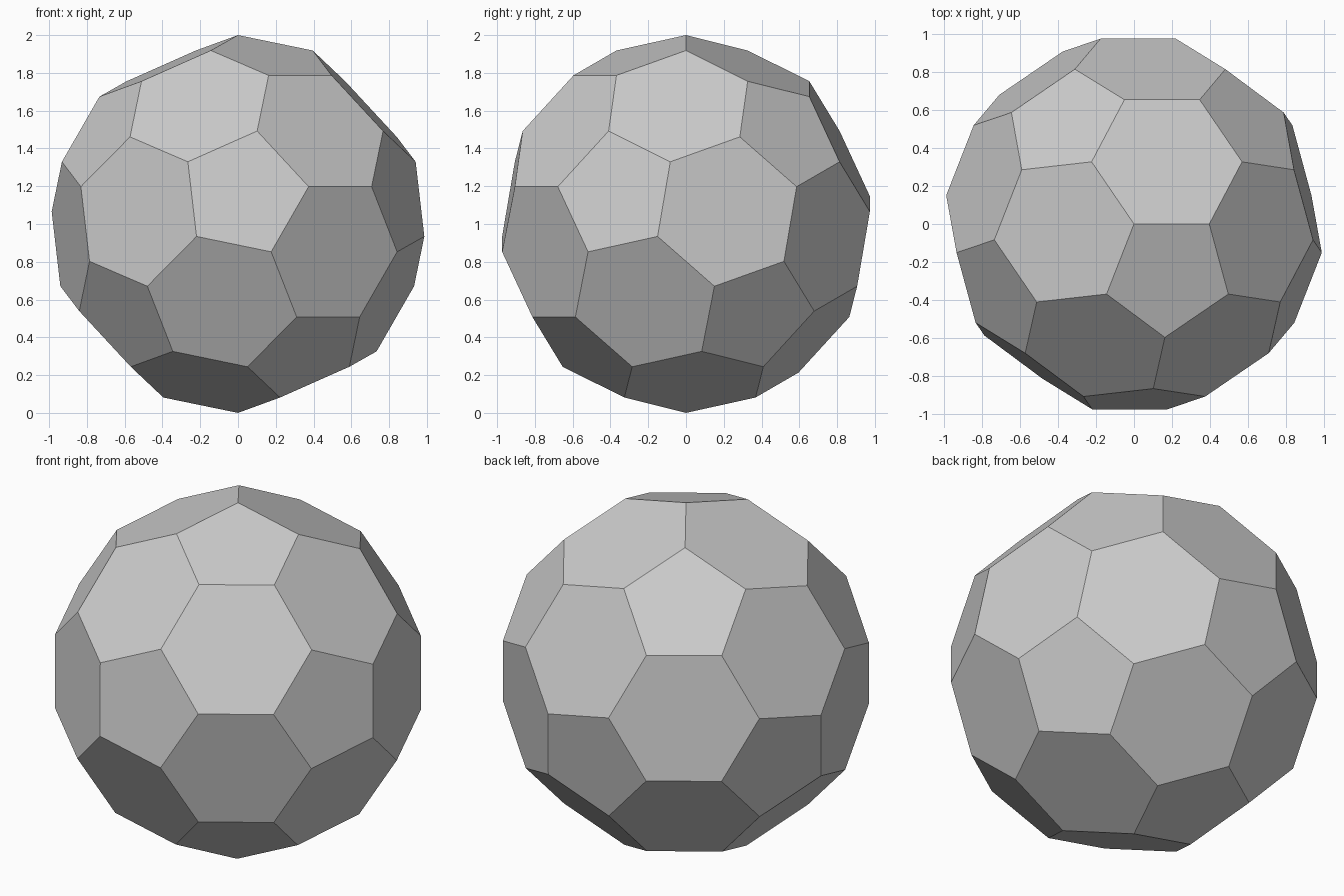
import bpy, bmesh, math
from mathutils import Vector, Matrix

if "Cube" in bpy.data.objects:
    bpy.data.objects.remove(bpy.data.objects["Cube"])

# Regular icosahedron corners from three golden rectangles
g = (1 + math.sqrt(5)) / 2
ico = []
for s in (-1, 1):
    for t in (-g, g):
        ico += [Vector((0, s, t)), Vector((s, t, 0)), Vector((t, 0, s))]

# Cut every corner off at one third of each edge, then wrap in a hull
bm = bmesh.new()
for p in ico:
    for q in ico:
        if 0.1 < (p - q).length < 2.1:
            bm.verts.new((p * 2 + q).normalized())
bmesh.ops.convex_hull(bm, input=bm.verts[:])
bmesh.ops.dissolve_limit(bm, angle_limit=math.radians(5),
                         verts=bm.verts[:], edges=bm.edges[:])
bmesh.ops.recalc_face_normals(bm, faces=bm.faces[:])

# Stand the ball on a corner: one pentagon edge runs along +x at the top,
# with that pentagon on the front side
bm.verts.ensure_lookup_table()
top = bm.verts[0]
z = top.co.normalized()
a, b = [e.other_vert(top).co.copy() for e in top.link_edges
        if any(len(f.verts) == 5 for f in e.link_faces)]
if z.cross(a).dot(b) > 0:
    a, b = b, a
x = (a - z * a.dot(z)).normalized()
y = z.cross(x)
bm.transform(Matrix.Translation((0, 0, 1)) @ Matrix((x, y, z)).to_4x4())

mesh = bpy.data.meshes.new("panelled_ball")
bm.to_mesh(mesh)
bm.free()
ball = bpy.data.objects.new("panelled_ball", mesh)
bpy.context.collection.objects.link(ball)
